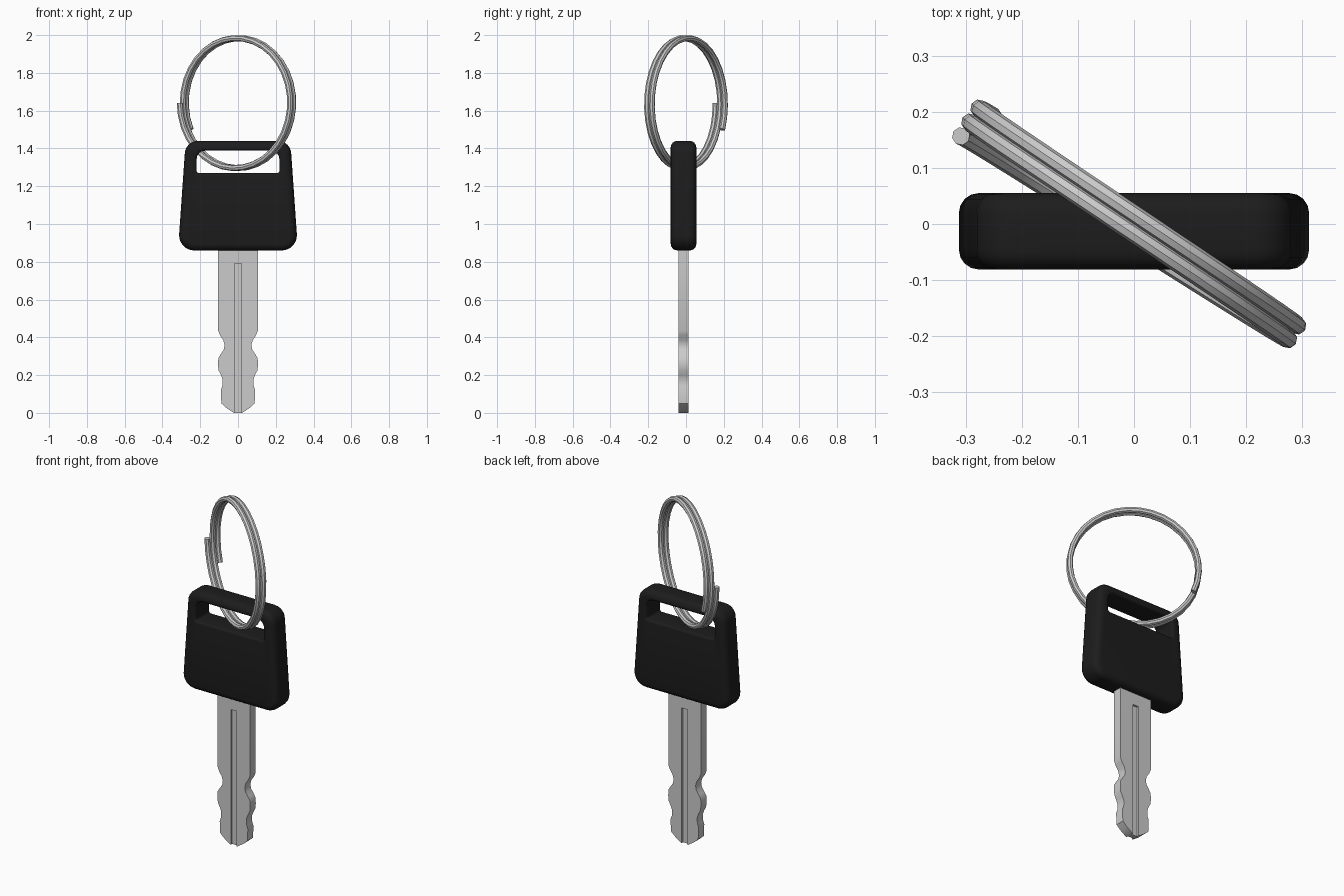
import bpy, bmesh, math
from mathutils import Vector

if "Cube" in bpy.data.objects:
    bpy.data.objects.remove(bpy.data.objects["Cube"])

YC = -0.013  # mid plane of the key


def make_object(name, bm):
    bmesh.ops.remove_doubles(bm, verts=bm.verts, dist=1e-5)
    bmesh.ops.recalc_face_normals(bm, faces=bm.faces)
    me = bpy.data.meshes.new(name)
    bm.to_mesh(me)
    bm.free()
    ob = bpy.data.objects.new(name, me)
    bpy.context.collection.objects.link(ob)
    bpy.context.view_layer.objects.active = ob
    bpy.ops.object.select_all(action='DESELECT')
    ob.select_set(True)
    bpy.ops.object.shade_smooth_by_angle(angle=math.radians(35))
    return ob


def loft(name, loops, cyclic=False):
    """Skin a list of equal-length point loops; cap the ends unless cyclic."""
    bm = bmesh.new()
    rings = [[bm.verts.new(p) for p in lp] for lp in loops]
    pairs = list(zip(rings, rings[1:]))
    if cyclic:
        pairs.append((rings[-1], rings[0]))
    else:
        bm.faces.new(rings[0])
        bm.faces.new(rings[-1])
    for a, b in pairs:
        for i in range(len(a)):
            j = (i + 1) % len(a)
            bm.faces.new((a[i], a[j], b[j], b[i]))
    return make_object(name, bm)


def rounded_quad(wb, wt, z0, z1, rb, rt, d, y, seg=6):
    """Rounded trapezoid in the xz plane, shrunk inward by d."""
    pts = []
    for sx, w, z, r, sz, a0 in ((1, wt, z1, rt, 1, 0), (-1, wt, z1, rt, 1, 90),
                                (-1, wb, z0, rb, -1, 180), (1, wb, z0, rb, -1, 270)):
        rr = max(r - d, 0.003)
        cx, cz = sx * (w - d - rr), z - sz * (d + rr)
        for k in range(seg + 1):
            a = math.radians(a0 + 90 * k / seg)
            pts.append((cx + rr * math.cos(a), YC + y, cz + rr * math.sin(a)))
    return pts


# Plastic head: bevelled outer wall, then hole wall, skinned as a closed loop
T = 0.068


def bevel_steps(b, n=4):
    half = [(b * (1 - math.cos(math.pi / 2 * k / n)),
             T - b + b * math.sin(math.pi / 2 * k / n)) for k in range(n + 1)]
    return [(d, -y) for d, y in reversed(half)] + half


outer = [rounded_quad(0.312, 0.282, 0.86, 1.44, 0.08, 0.07, d, y)
         for d, y in bevel_steps(0.035)]
hole = [rounded_quad(0.219, 0.219, 1.27, 1.388, 0.012, 0.045, -d, y)
        for d, y in reversed(bevel_steps(0.014))]
head = loft("key_head", outer + hole, cyclic=True)
mat = bpy.data.materials.new("black_plastic")
mat.diffuse_color = (0.012, 0.012, 0.012, 1)
mat.use_nodes = True
mat.node_tree.nodes["Principled BSDF"].inputs["Base Color"].default_value = mat.diffuse_color
head.data.materials.append(mat)

# Blade: (height, half width, groove depth) rows from tip to head
G, BT, D = 0.019, 0.026, 0.012
rows = [(0, 0.022, D), (0.025, 0.06, D), (0.05, 0.088, D), (0.12, 0.091, D),
        (0.145, 0.082, D), (0.175, 0.081, D), (0.20, 0.09, D), (0.225, 0.103, D),
        (0.255, 0.106, D), (0.29, 0.104, D), (0.31, 0.092, D), (0.335, 0.075, D),
        (0.36, 0.071, D), (0.385, 0.078, D), (0.41, 0.095, D), (0.435, 0.105, D),
        (0.79, 0.105, D), (0.79, 0.105, 0), (0.95, 0.105, 0)]


def blade_section(z, w, d):
    side = [(-w, BT), (-G, BT), (-G, BT - d), (G, BT - d), (G, BT), (w, BT)]
    return ([(x, YC - y, z) for x, y in side] +
            [(x, YC + y, z) for x, y in reversed(side)])


loft("key_blade", [blade_section(*r) for r in rows])

# Split ring: a flat two-turn coil of wire with overlapping ends
U = Vector((0.838, -0.545, 0))
N = Vector((0.545, 0.838, 0))
Z = Vector((0, 0, 1))
C = Vector((0, 0, 1.64))
R, WIRE, SIDES, STEPS = 0.344, 0.016, 8, 68
coil = []
for i in range(STEPS + 1):
    t = i / STEPS
    a = math.radians(180 + 744 * t)
    radial = U * math.cos(a) + Z * math.sin(a)
    p = C + radial * R + N * (-0.037 + 0.061 * t)
    coil.append([p + WIRE * (radial * math.cos(b) + N * math.sin(b))
                 for b in (2 * math.pi * k / SIDES for k in range(SIDES))])
loft("split_ring", coil)
